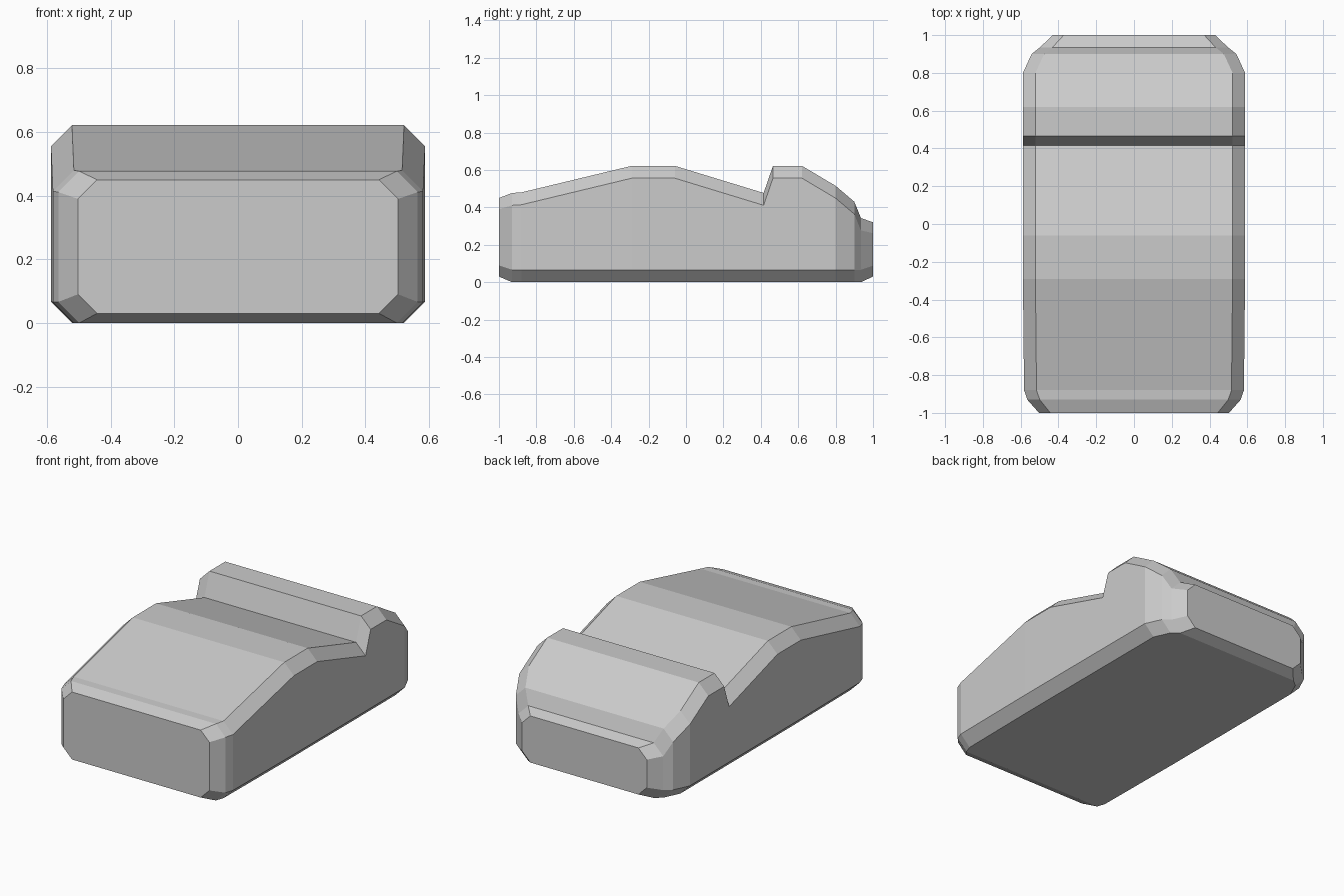
import bpy, bmesh

# Body stations from front to back: y, half width, bottom z, top z, chamfer
stations = [
    (-1.00, 0.503, 0.03, 0.45, 0.06),
    (-0.93, 0.565, 0.0, 0.477, 0.066),
    (-0.88, 0.582, 0.0, 0.48, 0.066),
    (-0.29, 0.588, 0.0, 0.622, 0.066),
    (-0.06, 0.588, 0.0, 0.622, 0.066),
    (0.415, 0.588, 0.0, 0.477, 0.066),
    (0.465, 0.588, 0.0, 0.622, 0.066),
    (0.62, 0.588, 0.0, 0.622, 0.066),
    (0.80, 0.588, 0.0, 0.515, 0.066),
    (0.90, 0.542, 0.0, 0.43, 0.066),
    (0.935, 0.498, 0.0, 0.343, 0.066),
    (1.00, 0.43, 0.03, 0.32, 0.058),
]


def octagon(y, w, b, t, c):
    half = [(w - c, b), (w, b + c), (w, t - c), (w - c, t)]
    return [(x, y, z) for x, z in half] + [(-x, y, z) for x, z in reversed(half)]


# Loft the chamfered cross-sections into one closed shell
bm = bmesh.new()
rings = [[bm.verts.new(p) for p in octagon(*s)] for s in stations]
for a, b in zip(rings, rings[1:]):
    for i in range(8):
        j = (i + 1) % 8
        bm.faces.new((a[i], a[j], b[j], b[i]))
bm.faces.new(rings[0])
bm.faces.new(rings[-1])
bmesh.ops.recalc_face_normals(bm, faces=bm.faces)

mesh = bpy.data.meshes.new("body")
bm.to_mesh(mesh)
bm.free()
body = bpy.data.objects.new("body", mesh)
bpy.context.collection.objects.link(body)
